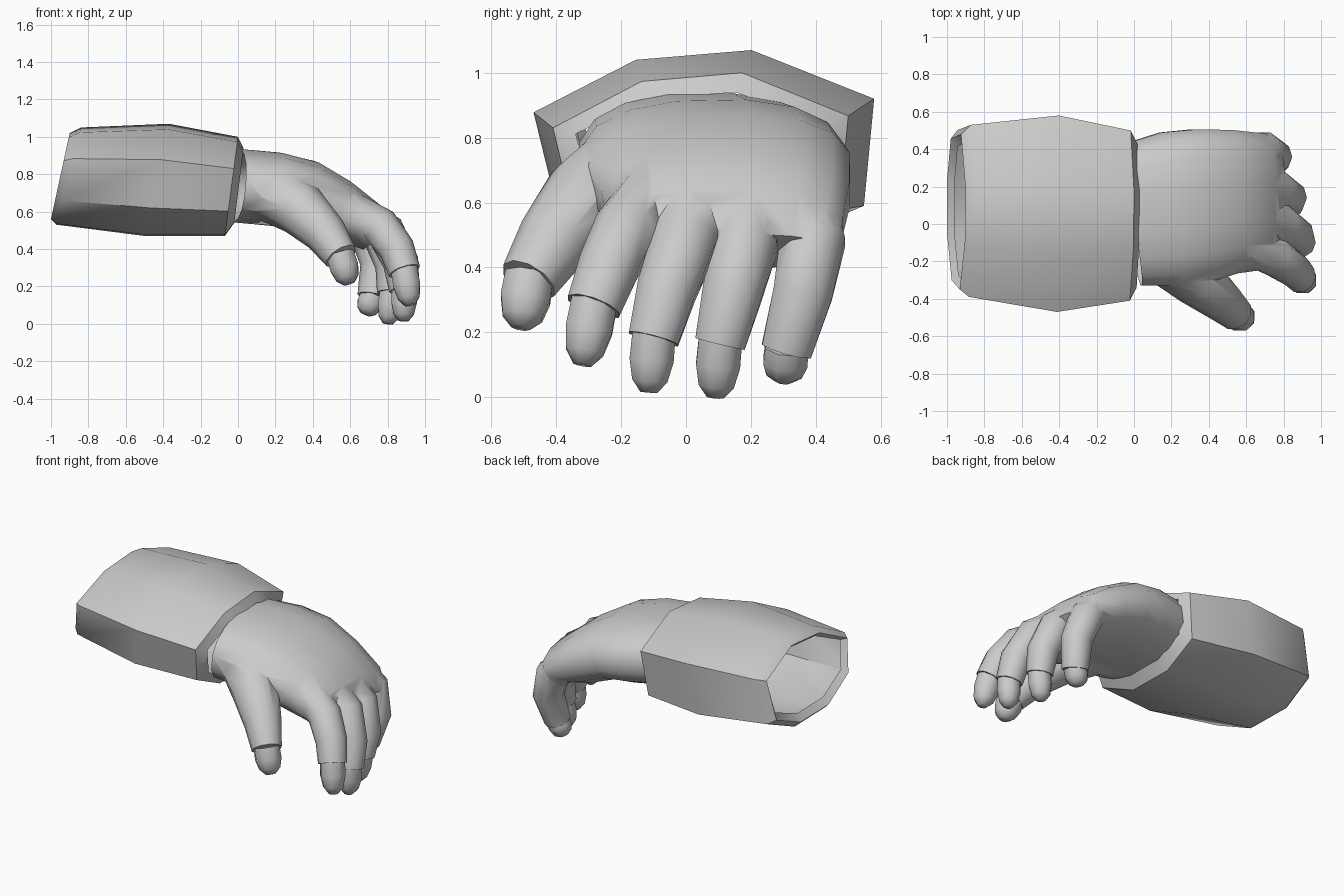
import bpy, bmesh, math
from mathutils import Vector

if "Cube" in bpy.data.objects:
    bpy.data.objects.remove(bpy.data.objects["Cube"])


def make(name, rings, caps):
    """Skin a list of point rings into a mesh object."""
    bm = bmesh.new()
    vs = [[bm.verts.new(p) for p in r] for r in rings]
    n = len(rings[0])
    for a, b in zip(vs, vs[1:]):
        for i in range(n):
            j = (i + 1) % n
            bm.faces.new((a[i], a[j], b[j], b[i]))
    if caps:
        bm.faces.new(vs[0])
        bm.faces.new(vs[-1])
    bmesh.ops.recalc_face_normals(bm, faces=bm.faces)
    me = bpy.data.meshes.new(name)
    bm.to_mesh(me)
    bm.free()
    ob = bpy.data.objects.new(name, me)
    bpy.context.collection.objects.link(ob)
    return ob


def tube(name, path, radii, sides=10, power=2.0):
    """Loft along a path; radii are (width, thickness) pairs."""
    pts = [Vector(p) for p in path]
    rings = []
    for i, p in enumerate(pts):
        t = (pts[min(i + 1, len(pts) - 1)] - pts[max(i - 1, 0)]).normalized()
        u = Vector((0, 1, 0))
        u = (u - t * t.dot(u)).normalized()
        v = t.cross(u)
        ring = []
        for k in range(sides):
            a = 2 * math.pi * (k + 0.5) / sides
            c, s = math.cos(a), math.sin(a)
            c = math.copysign(abs(c) ** (2 / power), c)
            s = math.copysign(abs(s) ** (2 / power), s)
            ring.append(p + u * c * radii[i][0] + v * s * radii[i][1])
        rings.append(ring)
    return make(name, rings, True)


def smooth(ob, deg):
    bpy.ops.object.select_all(action='DESELECT')
    ob.select_set(True)
    bpy.context.view_layer.objects.active = ob
    bpy.ops.object.shade_smooth_by_angle(angle=math.radians(deg))


# Sleeve: eight-sided open tube, rim folded in, stepping down to the wrist
section = [(0, .68), (.30, .95), (.64, 1), (1, .75),
           (.97, .2), (.7, 0), (.35, .01), (.06, .25)]
# x at top, x at bottom, y min, y max, z min, z max
stations = [(-.87, -.96, -.32, .44, .60, .99),
            (-.90, -1.0, -.35, .48, .56, 1.02),
            (-.84, -.97, -.39, .53, .53, 1.05),
            (-.37, -.50, -.47, .58, .47, 1.07),
            (0.0, -.07, -.41, .50, .47, 1.0),
            (.03, -.02, -.34, .43, .54, .94)]
sleeve = make("sleeve", [[(xb + (xt - xb) * v, y0 + (y1 - y0) * u, z0 + (z1 - z0) * v)
                          for u, v in section]
                         for xt, xb, y0, y1, z0, z1 in stations], False)
smooth(sleeve, 45)

# Palm of the glove
glove = tube("glove",
             [(-.02, .045, .74), (.2, .08, .72), (.36, .10, .69),
              (.52, .12, .61), (.68, .12, .53), (.74, .12, .45)],
             [(.385, .20), (.42, .20), (.415, .19), (.39, .175), (.37, .135), (.34, .09)],
             16, 2.4)

# Digits: knuckle path to the cuff, fingertip end, cuff radius
digits = {
    "index": ([(.60, -.12, .62), (.76, -.18, .52), (.85, -.24, .40), (.89, -.285, .28)],
              (.92, -.32, .10), .087),
    "middle": ([(.62, .03, .62), (.79, 0, .49), (.87, -.06, .33), (.89, -.10, .18)],
               (.885, -.115, .015), .082),
    "ring": ([(.62, .21, .60), (.77, .18, .47), (.83, .14, .31), (.825, .105, .165)],
             (.80, .09, 0.0), .082),
    "little": ([(.58, .37, .60), (.70, .39, .48), (.75, .36, .32), (.72, .31, .145)],
               (.68, .30, .05), .082),
    "thumb": ([(.16, -.16, .71), (.34, -.30, .61), (.47, -.41, .48), (.55, -.485, .36)],
              (.595, -.51, .215), .092),
}
for name, (path, end, r) in digits.items():
    base = (.16, .145, .115) if name == "thumb" else (.09, .105, .096)
    part = tube(name + "_glove_part", path,
                [(base[0], base[0]), (base[1], base[1]), (base[2], base[2]), (r, r)], 10)
    # Weld the digit onto the glove
    mod = glove.modifiers.new("join", 'BOOLEAN')
    mod.operation = 'UNION'
    mod.solver = 'EXACT'
    mod.object = part
    bpy.context.view_layer.objects.active = glove
    bpy.ops.object.modifier_apply(modifier=mod.name)
    bpy.data.objects.remove(part)
    # Bare fingertip emerging from the cuff
    a, b = Vector(path[-1]), Vector(end)
    tip = tube(name + "_fingertip", [a.lerp(b, f) for f in (-.1, .4, .78, 1)],
               [(r * k, r * k) for k in (.88, .9, .72, .34)], 8)
    smooth(tip, 70)

# Open the wrist end hidden inside the sleeve
bm = bmesh.new()
bm.from_mesh(glove.data)
hidden = [f for f in bm.faces if f.normal.x < -.9 and f.calc_center_median().x < .05]
bmesh.ops.delete(bm, geom=hidden, context='FACES')
bm.to_mesh(glove.data)
bm.free()
smooth(glove, 55)
